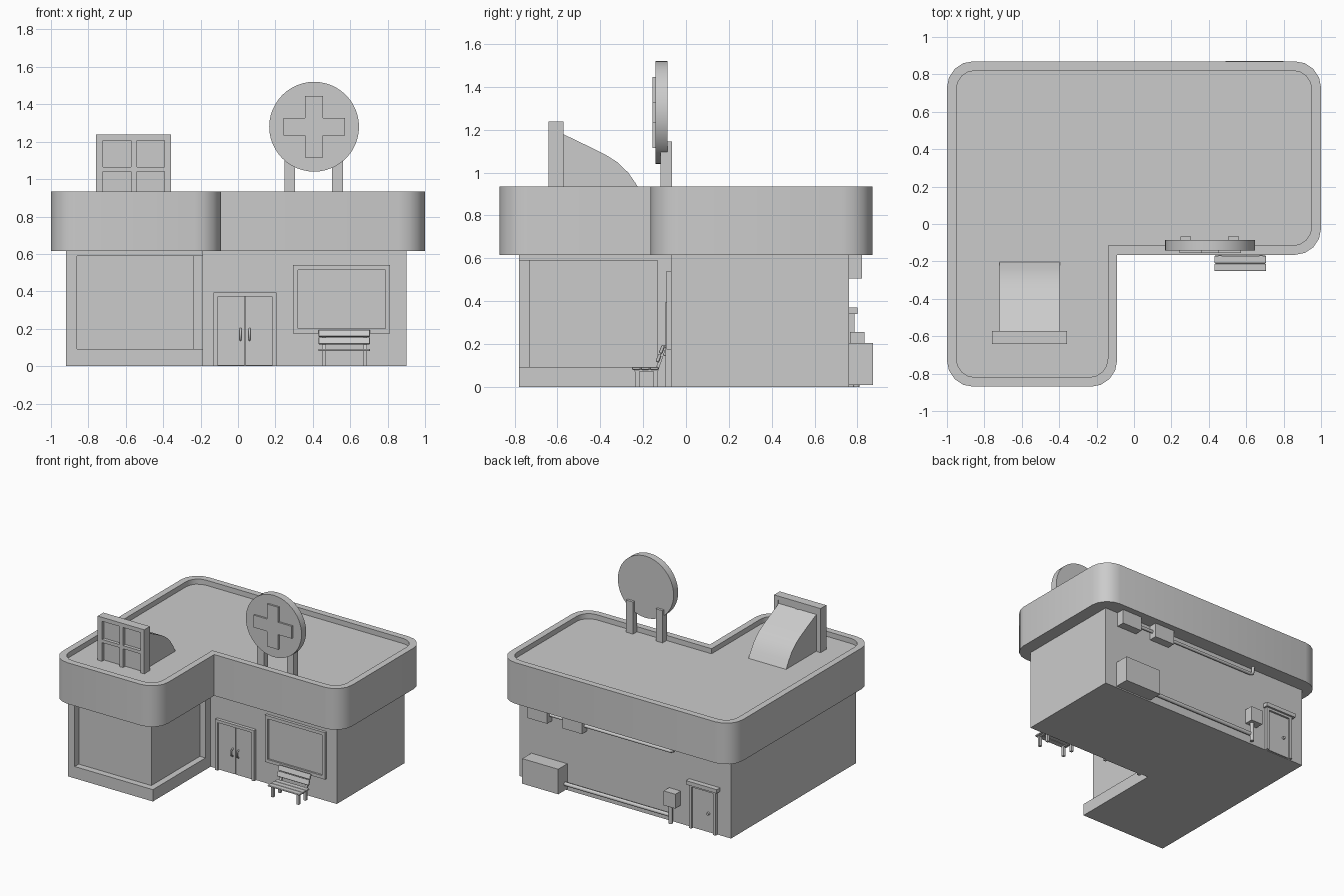
import bpy, bmesh, math
from mathutils import Vector

if "Cube" in bpy.data.objects:
    bpy.data.objects.remove(bpy.data.objects["Cube"])


def finish(name, bm, smooth=False):
    bmesh.ops.recalc_face_normals(bm, faces=bm.faces)
    me = bpy.data.meshes.new(name)
    bm.to_mesh(me)
    bm.free()
    ob = bpy.data.objects.new(name, me)
    bpy.context.collection.objects.link(ob)
    if smooth:
        activate(ob)
        bpy.ops.object.shade_smooth_by_angle(angle=math.radians(32))
    return ob


def activate(ob):
    bpy.ops.object.select_all(action='DESELECT')
    ob.select_set(True)
    bpy.context.view_layer.objects.active = ob


def loft(name, rings, smooth=False):
    """Join rings of equal length with quads and cap both ends."""
    bm = bmesh.new()
    vs = [[bm.verts.new(p) for p in r] for r in rings]
    n = len(vs[0])
    for a, b in zip(vs, vs[1:]):
        for i in range(n):
            bm.faces.new((a[i], a[(i + 1) % n], b[(i + 1) % n], b[i]))
    bm.faces.new(vs[0])
    bm.faces.new(vs[-1])
    return finish(name, bm, smooth)


def prism(name, pts, axis, lo, hi, smooth=False):
    def at(p, h):
        p = list(p)
        p.insert('xyz'.index(axis), h)
        return p
    return loft(name, [[at(p, h) for p in pts] for h in (lo, hi)], smooth)


def box(name, x0, x1, y0, y1, z0, z1, bevel=0):
    ob = prism(name, [(x0, y0), (x1, y0), (x1, y1), (x0, y1)], 'z', z0, z1)
    if bevel:
        activate(ob)
        m = ob.modifiers.new('bevel', 'BEVEL')
        m.width, m.segments = bevel, 2
        bpy.ops.object.modifier_apply(modifier=m.name)
    return ob


def tube(name, pts, r):
    cu = bpy.data.curves.new(name, 'CURVE')
    cu.dimensions, cu.bevel_depth, cu.bevel_resolution = '3D', r, 2
    cu.use_fill_caps = True
    s = cu.splines.new('POLY')
    s.points.add(len(pts) - 1)
    for p, c in zip(s.points, pts):
        p.co = (*c, 1)
    ob = bpy.data.objects.new(name, cu)
    bpy.context.collection.objects.link(ob)
    activate(ob)
    bpy.ops.object.convert(target='MESH')


def frame(name, x0, x1, z0, z1, y0, y1, t, sill=True):
    """Rectangular frame facing front/back; open at the bottom without a sill."""
    i = [(x0 + t, z0 + (t if sill else 0)), (x0 + t, z1 - t), (x1 - t, z1 - t), (x1 - t, z0 + (t if sill else 0))]
    if not sill:
        prism(name, [(x0, z0), (x0, z1), (x1, z1), (x1, z0)] + i[::-1], 'y', y0, y1)
        return
    o = [(x0, z0), (x0, z1), (x1, z1), (x1, z0)]
    bm = bmesh.new()
    q = [[bm.verts.new((p[0], y, p[1])) for p in r] for r, y in ((o, y0), (o, y1), (i, y1), (i, y0))]
    for k in range(4):
        a, b = q[k], q[(k + 1) % 4]
        for j in range(4):
            bm.faces.new((a[j], a[(j + 1) % 4], b[(j + 1) % 4], b[j]))
    finish(name, bm)


def ell(x0, x1, y0, y1, nx, ny):
    return [(x0, y0), (nx, y0), (nx, ny), (x1, ny), (x1, y1), (x0, y1)]


def rounded(pts, r, seg=4, sharp=(2,)):
    out = []
    for i, p in enumerate(pts):
        p = Vector(p)
        if i in sharp:
            out.append(tuple(p))
            continue
        d0 = (Vector(pts[i - 1]) - p).normalized()
        d1 = (Vector(pts[(i + 1) % len(pts)]) - p).normalized()
        c = p + (d0 + d1) * r
        for k in range(seg + 1):
            a = k / seg * math.pi / 2
            out.append(tuple(c - d1 * r * math.cos(a) - d0 * r * math.sin(a)))
    return out


# L-shaped walls with the recessed corner window cut out
walls = prism('walls', ell(-.92, .90, -.78, .76, -.187, -.07), 'z', 0, .63)
cutter = prism('window_cutter', [(-.86, -.9), (0, -.9), (0, -.133), (-.235, -.133),
                                 (-.235, -.73), (-.86, -.73)], 'z', .092, .59)
cutter.hide_render = True
activate(walls)
m = walls.modifiers.new('recess', 'BOOLEAN')
m.object, m.operation, m.solver = cutter, 'DIFFERENCE', 'EXACT'
bpy.ops.object.modifier_apply(modifier=m.name)
bpy.data.objects.remove(cutter)

# Overhanging roof with a raised rim
outer = rounded(ell(-1, 1, -.87, .87, -.09, -.165), .14)
inner = rounded(ell(-.95, .95, -.82, .82, -.14, -.115), .10)
loft('roof', [[(x, y, z) for x, y in r] for r, z in
              ((outer, .615), (outer, .935), (inner, .935), (inner, .895))], True)

# Round sign with a raised cross on two posts
SX, SZ = .407, 1.28
prism('sign_disc', [(SX + .24 * math.cos(a * math.pi / 24), SZ + .24 * math.sin(a * math.pi / 24))
                    for a in range(48)], 'y', -.142, -.086, True)
w, L = .048, .165
cross = [(w, w), (w, L), (-w, L), (-w, w), (-L, w), (-L, -w),
         (-w, -w), (-w, -L), (w, -L), (w, -w), (L, -w), (L, w)]
prism('sign_cross', [(SX + x, SZ + z) for x, z in cross], 'y', -.156, -.14)
for x in (.277, .532):
    box('sign_post', x - .029, x + .029, -.118, -.066, .89, 1.145)

# Roof dormer: curved back and four-pane window
prism('dormer_back', [(-.58, .89), (-.58, 1.183), (-.57, 1.178), (-.46, 1.125), (-.37, 1.08), (-.32, 1.048),
                      (-.27, 1.0), (-.235, .95), (-.2, .89)], 'x', -.72, -.396, True)
box('dormer_glass', -.75, -.37, -.615, -.575, .89, 1.22)
for x0, x1 in ((-.759, -.722), (-.572, -.541), (-.392, -.358)):
    box('dormer_upright', x0, x1, -.642, -.572, .89, 1.21)
box('dormer_top_bar', -.759, -.358, -.642, -.572, 1.207, 1.238)
box('dormer_middle_bar', -.722, -.392, -.64, -.61, 1.04, 1.065)

# Double front door
frame('front_door_frame', -.13, .205, 0, .395, -.095, -.06, .022, False)
for x0, x1 in ((-.108, .036), (.039, .183)):
    box('front_door_leaf', x0, x1, -.083, -.06, .004, .373)
for x in (.013, .062):
    tube('front_door_handle', [(x, -.08, .14), (x, -.1, .152), (x, -.1, .188), (x, -.08, .2)], .006)

# Front window
frame('front_window_frame', .295, .813, .175, .54, -.092, -.06, .025)
box('front_window_glass', .31, .80, -.078, -.06, .19, .53)

# Bench
for y in (-.232, -.19, -.148):
    box('bench_seat_slat', .43, .706, y - .02, y + .02, .08, .093, .005)
for y, z in ((-.128, .135), (-.113, .175)):
    s = box('bench_back_slat', -.138, .138, -.008, .008, -.02, .02, .006)
    s.location, s.rotation_euler = (.568, y, z), (-.36, 0, 0)
for x in (.46, .68):
    for y in (-.228, -.142):
        box('bench_leg', x - .01, x + .01, y - .01, y + .01, 0, .085)
    box('bench_rail', x - .008, x + .008, -.24, -.135, .072, .083)
    prism('bench_back_post', [(-.145, .075), (-.13, .075), (-.092, .185), (-.106, .185)], 'x', x - .01, x + .01)

# Back door with hood and knob
frame('back_door_frame', -.805, -.575, 0, .345, .75, .785, .022, False)
box('back_door_leaf', -.783, -.597, .75, .77, .004, .325)
box('back_door_hood', -.825, -.56, .75, .80, .34, .37)
tube('back_door_knob', [(-.735, .76, .15), (-.735, .785, .15)], .011)

# Back utilities: ground unit, meter, vents under the roof, pipes
box('ground_unit', .49, .80, .75, .872, .01, .205)
box('meter_box', -.49, -.39, .765, .832, .145, .257)
tube('meter_post', [(-.425, .795, 0), (-.425, .795, .16)], .015)
tube('low_pipe', [(.5, .788, .06), (-.425, .788, .06)], .015)
for x in (.62, .32):
    box('vent_box', x, x + .17, .75, .822, .505, .62)
tube('vent_link_pipe', [(.63, .785, .56), (.48, .785, .56)], .012)
tube('high_pipe', [(.33, .785, .555), (-.42, .785, .555), (-.44, .785, .565), (-.445, .785, .62)], .012)
